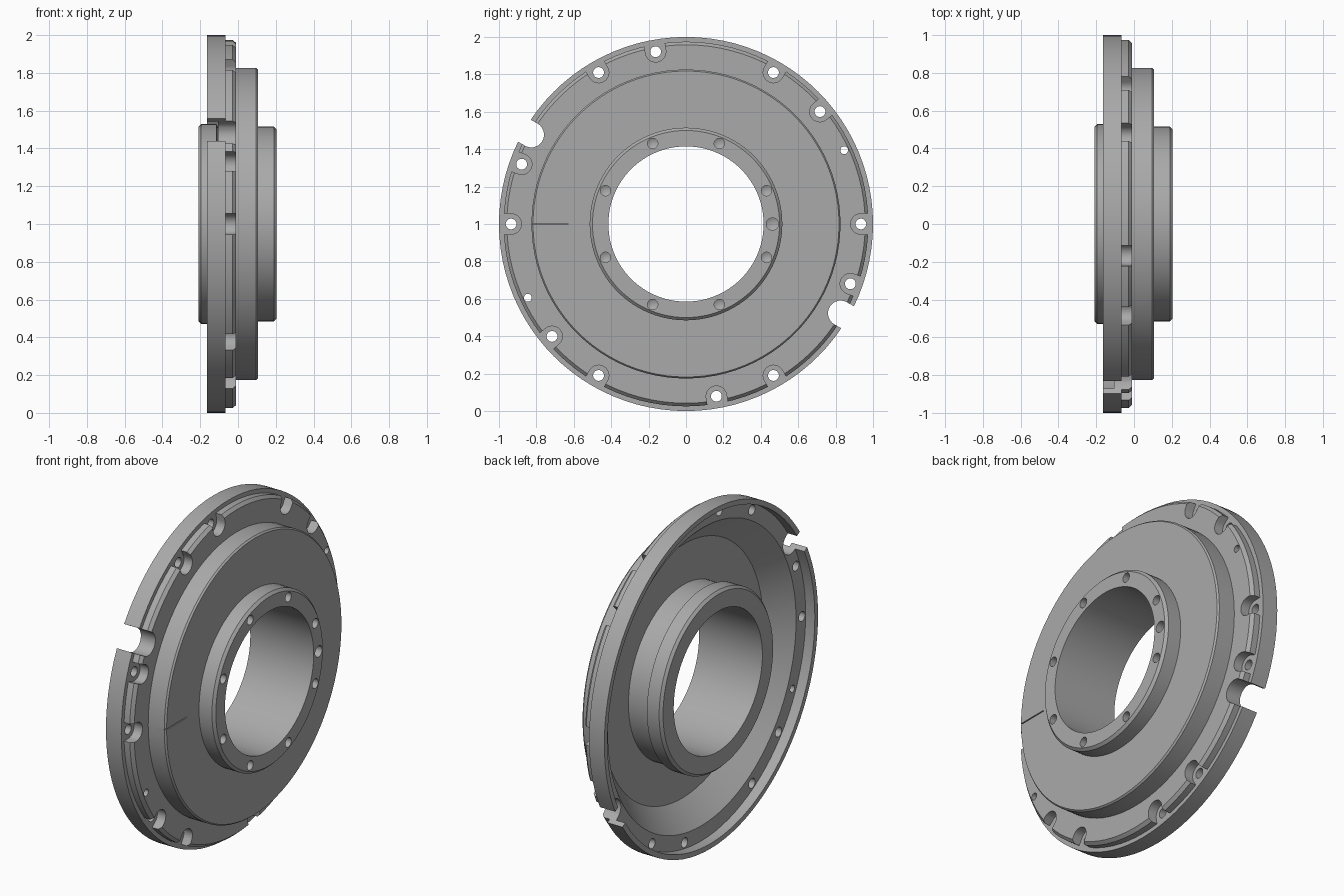
import bpy, bmesh, math

if "Cube" in bpy.data.objects:
    bpy.data.objects.remove(bpy.data.objects["Cube"])

CZ = 1.0        # height of the disc axis, which runs along x
SEG = 96


def finish(name, bm):
    bmesh.ops.recalc_face_normals(bm, faces=bm.faces)
    mesh = bpy.data.meshes.new(name)
    bm.to_mesh(mesh)
    bm.free()
    ob = bpy.data.objects.new(name, mesh)
    bpy.context.collection.objects.link(ob)
    return ob


def lathe(name, profile):
    """Closed (x, radius) profile revolved round the disc axis."""
    bm = bmesh.new()
    rings = []
    for x, r in profile:
        rings.append([bm.verts.new((x, r * math.cos(2 * math.pi * i / SEG),
                                    CZ + r * math.sin(2 * math.pi * i / SEG)))
                      for i in range(SEG)])
    for a, b in zip(rings, rings[1:] + rings[:1]):
        for i in range(SEG):
            j = (i + 1) % SEG
            bm.faces.new((a[i], a[j], b[j], b[i]))
    return finish(name, bm)


def prism(bm, outline, angle, x0, x1, tip=0.0):
    """Extrude an (outward, sideways) outline along x, turned by angle."""
    c, s = math.cos(math.radians(angle)), math.sin(math.radians(angle))
    ends = [[bm.verts.new((x, u * c - v * s, CZ + u * s + v * c)) for u, v in outline]
            for x in (x0, x1)]
    n = len(outline)
    for i in range(n):
        j = (i + 1) % n
        bm.faces.new((ends[0][i], ends[0][j], ends[1][j], ends[1][i]))
    bm.faces.new(ends[1])
    if tip:     # drill point
        u = sum(p[0] for p in outline) / n
        apex = bm.verts.new((x0 - tip, u * c, CZ + u * s))
        for i in range(n):
            bm.faces.new((ends[0][i], ends[0][(i + 1) % n], apex))
    else:
        bm.faces.new(ends[0])


def circle(r0, rad, n=20):
    return [(r0 + rad * math.cos(2 * math.pi * i / n), rad * math.sin(2 * math.pi * i / n))
            for i in range(n)]


def slot(r0, rad, outer, n=14):
    arc = [(r0 + rad * math.cos(math.pi * (0.5 + i / n)), rad * math.sin(math.pi * (0.5 + i / n)))
           for i in range(n + 1)]
    return arc + [(outer, -rad), (outer, rad)]


def cut(target, bm):
    cutter = finish("cutter", bm)
    cutter.hide_render = True
    mod = target.modifiers.new("cut", 'BOOLEAN')
    mod.operation, mod.solver, mod.object = 'DIFFERENCE', 'EXACT', cutter
    bpy.context.view_layer.objects.active = target
    bpy.ops.object.modifier_apply(modifier=mod.name)
    bpy.data.objects.remove(cutter)


# Flanged disc with hub, hollow at the back
disc = lathe("flange_disc", [
    (0.205, 0.415), (0.205, 0.500), (0.190, 0.515), (0.105, 0.515),   # front hub
    (0.105, 0.818), (0.095, 0.826), (-0.010, 0.826),                  # raised plate
    (-0.010, 0.958), (-0.028, 0.975), (-0.065, 0.975),                # bolt ring
    (-0.065, 1.000), (-0.165, 1.000), (-0.165, 0.970),                # rim and lip
    (-0.105, 0.970), (-0.105, 0.880), (0.020, 0.750),                 # recess and cone
    (0.020, 0.510), (-0.105, 0.510), (-0.115, 0.530),                 # hub neck
    (-0.195, 0.530), (-0.210, 0.515), (-0.210, 0.415)])               # rear collar

bolt_angles = [60 * k + d for k in range(6) for d in (0, 40)]

# Open counterbores round the bolts, and the scribed line
bm = bmesh.new()
for a in bolt_angles:
    prism(bm, slot(0.935, 0.055, 0.985), a, -0.065, 0.05)
prism(bm, [(0.63, -0.003), (0.84, -0.003), (0.84, 0.003), (0.63, 0.003)], 180, 0.095, 0.15)
cut(disc, bm)

# Bolt holes, dowel holes, rim notches and hub screw holes
bm = bmesh.new()
for a in bolt_angles:
    prism(bm, circle(0.935, 0.029), a, -0.3, 0.1)
for a in (25, 205):
    prism(bm, circle(0.933, 0.021), a, -0.3, 0.1)
for a in (150, 330):
    prism(bm, slot(0.955, 0.068, 1.1), a, -0.3, 0.1)
for k in range(8):
    prism(bm, circle(0.466, 0.028), 22.5 + 45 * k, 0.11, 0.3, 0.015)
prism(bm, circle(0.462, 0.033), 0, 0.11, 0.3, 0.015)
cut(disc, bm)

# Plain grey metal
metal = bpy.data.materials.new("grey_metal")
metal.diffuse_color = (0.40, 0.40, 0.40, 1)
metal.use_nodes = True
metal.node_tree.nodes["Principled BSDF"].inputs["Base Color"].default_value = metal.diffuse_color
disc.data.materials.clear()
disc.data.materials.append(metal)
for p in disc.data.polygons:
    p.material_index = 0

bpy.ops.object.select_all(action='DESELECT')
disc.select_set(True)
bpy.context.view_layer.objects.active = disc
bpy.ops.object.shade_smooth_by_angle(angle=math.radians(25))
